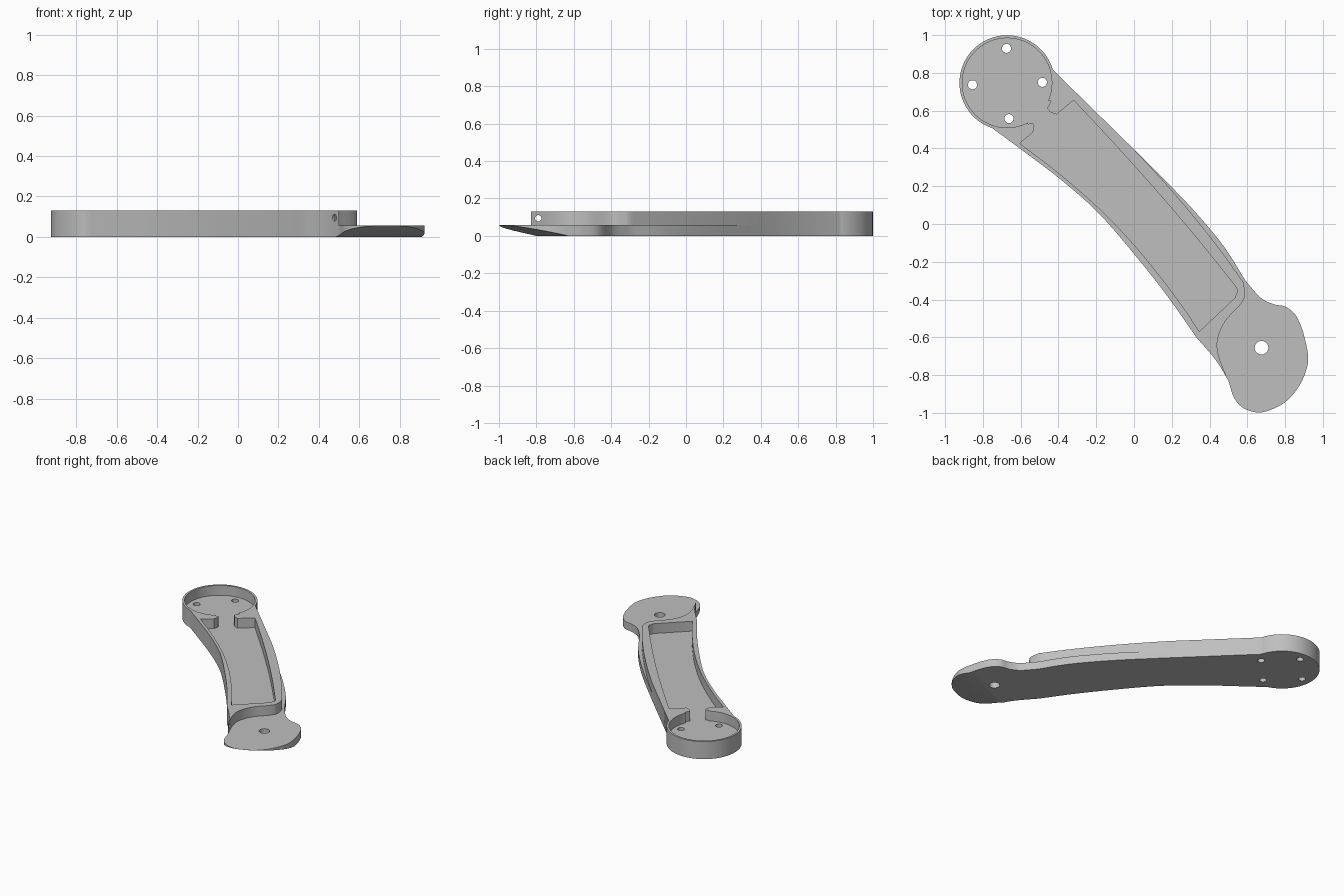
import bpy, bmesh
from math import sin, cos, radians
from mathutils import Vector

if "Cube" in bpy.data.objects:
    bpy.data.objects.remove(bpy.data.objects["Cube"])

FLOOR, TOP = 0.057, 0.13
DISC = (-0.672, 0.747)

grey = bpy.data.materials.new("light grey")
grey.use_nodes = True
grey.diffuse_color = (0.52, 0.52, 0.52, 1)
grey.node_tree.nodes["Principled BSDF"].inputs["Base Color"].default_value = grey.diffuse_color


def arc(centre, radius, start=0, end=360, steps=72):
    """Points along a circle arc, counter-clockwise, in degrees."""
    full = end - start == 360
    count = steps if full else steps + 1
    angles = [radians(start + (end - start) * i / steps) for i in range(count)]
    return [(centre[0] + radius * cos(a), centre[1] + radius * sin(a)) for a in angles]


def smooth(points, steps=6):
    """Rounded path through the points."""
    p = [Vector(q) for q in points]
    p = [2 * p[0] - p[1]] + p + [2 * p[-1] - p[-2]]
    path = []
    for a, b, c, d in zip(p, p[1:], p[2:], p[3:]):
        for i in range(steps):
            t = i / steps
            q = (2 * b + (c - a) * t + (2 * a - 5 * b + 4 * c - d) * t * t
                 + (3 * b - a - 3 * c + d) * t ** 3) / 2
            path.append(tuple(q))
    return path + [tuple(points[-1])]


def prism(name, outlines, low, high):
    """Extrude closed outlines upward into one object."""
    bm = bmesh.new()
    for outline in outlines:
        clean = [q for i, q in enumerate(outline)
                 if (Vector(q) - Vector(outline[i - 1])).length > 0.0005]
        bottom = bm.faces.new([bm.verts.new((x, y, low)) for x, y in clean])
        result = bmesh.ops.extrude_face_region(bm, geom=[bottom], use_keep_orig=True)
        verts = [g for g in result["geom"] if isinstance(g, bmesh.types.BMVert)]
        bmesh.ops.translate(bm, verts=verts, vec=(0, 0, high - low))
    bmesh.ops.recalc_face_normals(bm, faces=bm.faces)
    return add(name, bm)


def add(name, bm):
    mesh = bpy.data.meshes.new(name)
    bm.to_mesh(mesh)
    bm.free()
    mesh.materials.append(grey)
    obj = bpy.data.objects.new(name, mesh)
    bpy.context.collection.objects.link(obj)
    return obj


def combine(target, tool, operation):
    """Apply a boolean and discard the tool object."""
    tool.hide_render = True
    mod = target.modifiers.new(operation, "BOOLEAN")
    mod.operation, mod.object, mod.solver = operation, tool, "EXACT"
    bpy.context.view_layer.objects.active = target
    bpy.ops.object.modifier_apply(modifier=mod.name)
    bpy.data.objects.remove(tool)


# Shared outline: round end, then the long concave side
round_end = arc(DISC, 0.252, 16, 252)
inner_side = smooth([round_end[-1], (-0.605, 0.4), (-0.39, 0.237), (-0.18, 0.05),
                     (0.03, -0.195), (0.19, -0.4), (0.33, -0.6)])
tip_side = smooth([(0.33, -0.6), (0.4, -0.68), (0.45, -0.745), (0.5, -0.83)])
shared = round_end + inner_side + tip_side

# Base plate with the lobed foot
foot = smooth([(0.5, -0.83), (0.53, -0.92), (0.58, -0.975), (0.66, -0.998), (0.74, -0.977),
               (0.81, -0.935), (0.87, -0.865), (0.91, -0.78), (0.922, -0.7), (0.9, -0.59),
               (0.88, -0.53), (0.85, -0.475), (0.8, -0.437), (0.74, -0.425), (0.67, -0.39),
               (0.59, -0.3)])
outer_side = smooth([(0.59, -0.3), (0.48, -0.125), (0.345, 0.04), (0.2, 0.195), (0, 0.395)])
base = prism("arm", [shared + foot + outer_side], 0, FLOOR)

# Sloped underside of the foot
bm = bmesh.new()
bm.from_mesh(base.data)
cut = bmesh.ops.bisect_plane(bm, geom=bm.verts[:] + bm.edges[:] + bm.faces[:],
                             plane_co=(0.49, -0.8, 0), plane_no=(0.0825, -0.204, -1),
                             clear_outer=True)
rim = [e for e in bm.edges if e.is_boundary]
bmesh.ops.holes_fill(bm, edges=rim, sides=0)
bmesh.ops.recalc_face_normals(bm, faces=bm.faces)
bm.to_mesh(base.data)
bm.free()

# Raised wall, ending in a curved cut-out around the foot
cutout = smooth([(0.5, -0.83), (0.455, -0.72), (0.44, -0.64), (0.455, -0.57), (0.49, -0.505),
                 (0.56, -0.43), (0.587, -0.38), (0.58, -0.31)])
wall_side = smooth([(0.58, -0.31), (0.455, -0.135), (0.3, 0.06), (0.14, 0.245), (0, 0.395)])
wall = prism("wall", [shared + cutout + wall_side], FLOOR, TOP)

# Round recess and long pocket joined by a narrow neck
recess = prism("recess_cutter", [arc(DISC, 0.237)], 0.03, 0.2)
combine(wall, recess, "DIFFERENCE")
long_edge = smooth([(-0.32, 0.655), (-0.1, 0.42), (0.124, 0.17), (0.32, -0.06), (0.53, -0.32)])
corner = smooth([(0.53, -0.32), (0.547, -0.35), (0.535, -0.39)], 4)
short_edge = smooth([(0.345, -0.57), (0.27, -0.455), (0.14, -0.28), (0, -0.11),
                     (-0.18, 0.078), (-0.4, 0.27), (-0.605, 0.427)])
neck = [(-0.535, 0.485), (-0.527, 0.52), (-0.535, 0.535), (-0.56, 0.53),
        (-0.6, 0.68), (-0.44, 0.65), (-0.46, 0.612), (-0.44, 0.59), (-0.41, 0.58)]
pocket = prism("pocket_cutter", [long_edge + corner + short_edge + neck], 0.03, 0.2)
combine(wall, pocket, "DIFFERENCE")

# Cross hole through the thin tip of the wall
cross = prism("cross_hole_cutter", [arc((-0.094, -0.79), 0.017, steps=24)], 0.35, 0.65)
for v in cross.data.vertices:
    v.co = (v.co.z, v.co.y, -v.co.x)
cross.data.flip_normals()
bm = bmesh.new()
bm.from_mesh(cross.data)
bmesh.ops.recalc_face_normals(bm, faces=bm.faces)
bm.to_mesh(cross.data)
bm.free()
combine(wall, cross, "DIFFERENCE")

# Mounting holes and the pivot hole
spots = [(-0.675, 0.93), (-0.485, 0.75), (-0.855, 0.737), (-0.662, 0.558)]
holes = [arc(s, 0.024, steps=32) for s in spots] + [arc((0.675, -0.655), 0.036, steps=40)]
combine(base, prism("hole_cutters", holes, -0.1, 0.1), "DIFFERENCE")

# Join plate and wall, then shade
combine(base, wall, "UNION")
for o in bpy.context.selected_objects:
    o.select_set(False)
base.select_set(True)
bpy.context.view_layer.objects.active = base
bpy.ops.object.shade_smooth_by_angle(angle=radians(30))
